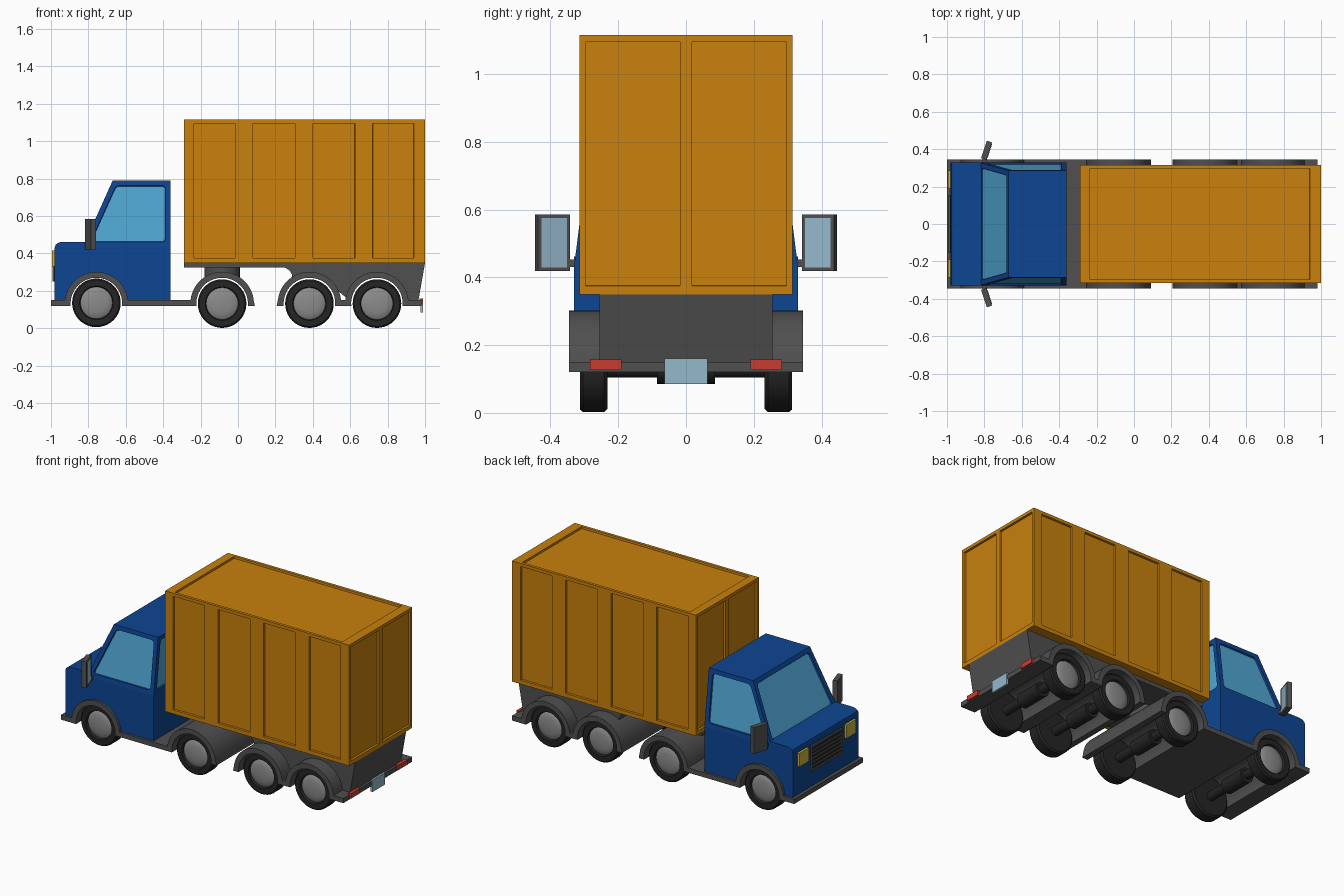
import bpy, bmesh, math
from mathutils import Matrix, Vector

if "Cube" in bpy.data.objects:
    bpy.data.objects.remove(bpy.data.objects["Cube"])


def material(name, r, g, b):
    m = bpy.data.materials.new(name)
    m.diffuse_color = (r, g, b, 1)
    m.use_nodes = True
    m.node_tree.nodes["Principled BSDF"].inputs["Base Color"].default_value = m.diffuse_color
    return m


ORANGE = material("orange", .58, .22, .004)
BLUE = material("blue", .004, .06, .29)
GREY = material("dark grey", .08, .08, .08)
BLACK = material("tyre black", .018, .018, .018)
SILVER = material("hub silver", .26, .26, .26)
GLASS = material("window blue", .08, .39, .66)
PALE = material("pale blue", .30, .48, .60)
RED = material("red", .58, .045, .03)
YELLOW = material("yellow", .62, .46, .05)


def finish(bm, name, *mats, smooth=False):
    bmesh.ops.recalc_face_normals(bm, faces=bm.faces)
    me = bpy.data.meshes.new(name)
    bm.to_mesh(me)
    bm.free()
    for m in mats:
        me.materials.append(m)
    ob = bpy.data.objects.new(name, me)
    bpy.context.collection.objects.link(ob)
    if smooth:
        bpy.ops.object.select_all(action='DESELECT')
        ob.select_set(True)
        bpy.context.view_layer.objects.active = ob
        bpy.ops.object.shade_smooth_by_angle(angle=math.radians(35))
    return ob


def box_bm(x, y, z):
    bm = bmesh.new()
    bmesh.ops.create_cube(bm, size=1)
    for v in bm.verts:
        v.co = Vector([(a + b) / 2 + c * (b - a) for (a, b), c in zip((x, y, z), v.co)])
    return bm


def box(name, x, y, z, mat):
    return finish(box_bm(x, y, z), name, mat)


def prism(name, pts, half, mat):
    """Side profile (x, z) extruded across the full width."""
    bm = bmesh.new()
    f = bm.faces.new([bm.verts.new((x, -half, z)) for x, z in pts])
    ext = bmesh.ops.extrude_face_region(bm, geom=[f])["geom"]
    bmesh.ops.translate(bm, vec=(0, 2 * half, 0),
                        verts=[e for e in ext if isinstance(e, bmesh.types.BMVert)])
    return finish(bm, name, mat, smooth=True)


def lathe(name, profile, cx, cz, side, mat):
    """Profile (radius, y) spun about the axle line."""
    bm = bmesh.new()
    vs = [bm.verts.new((cx + r, side * y, cz)) for r, y in profile]
    es = [bm.edges.new(p) for p in zip(vs, vs[1:])]
    bmesh.ops.spin(bm, geom=vs + es, cent=(cx, 0, cz), axis=(0, 1, 0),
                   angle=2 * math.pi, steps=40)
    bmesh.ops.remove_doubles(bm, verts=bm.verts, dist=1e-5)
    return finish(bm, name, mat, smooth=True)


CZ = .132


def arch(cx, r, zlow, steps=20):
    """Arc over a wheel from left to right, starting at height zlow."""
    a = math.asin((zlow - CZ) / r)
    return [(cx - r * math.cos(t), CZ + r * math.sin(t))
            for t in [a + (math.pi - 2 * a) * i / steps for i in range(steps + 1)]]


def fender_strip(name, start, end, wheels):
    """Running board that bends over each wheel."""
    top, bottom = [], []
    for w in wheels:
        top += arch(w, .17, .15)
        bottom += arch(w, .138, .12)
    head = [] if start is None else [(start, .15)]
    tail = [] if end is None else [(end, .15)]
    left = start if start is not None else wheels[0] - .175
    right = end if end is not None else wheels[-1] + .175
    prism(name, [(left, .12)] + head + top + tail + [(right, .12)] + bottom[::-1],
          .345, GREY)


FRONT, DRIVE, TRAIL1, TRAIL2 = -.757, -.085, .382, .743

# chassis boards and fenders
fender_strip("tractor_fenders", -1.0, None, [FRONT, DRIVE])
fender_strip("trailer_fenders", None, .98, [TRAIL1, TRAIL2])

# trailer frame under the container
prism("trailer_frame",
      [(-.29, .35), (-.29, .325), (.25, .325), (.275, .31), (.29, .285)]
      + arch(TRAIL1, .15, .25) + arch(TRAIL2, .15, .15)
      + [(.965, .15), (1.0, .35)], .255, GREY)

# coupling between tractor and trailer
bm = bmesh.new()
bmesh.ops.create_cone(bm, cap_ends=True, segments=32, radius1=.095, radius2=.095, depth=.06,
                      matrix=Matrix.Translation((DRIVE, 0, .30)))
finish(bm, "coupling", GREY, smooth=True)

# wheels, hubs and axles
for cx in (FRONT, DRIVE, TRAIL1, TRAIL2):
    for s in (-1, 1):
        lathe("tyre", [(0, .232), (.12, .232), (.13, .242), (.13, .304), (.122, .313),
                       (.09, .313), (.085, .298)], cx, CZ if cx != FRONT else .136, s, BLACK)
        lathe("hub", [(.086, .298), (.078, .304), (.05, .310), (0, .313)],
              cx, CZ if cx != FRONT else .136, s, SILVER)
    lathe("axle", [(0, -.24), (.028, -.24), (.028, -.085), (.046, -.085), (.046, .085),
                   (.028, .085), (.028, .24), (0, .24)], cx, CZ, 1, BLACK)

# lower cab with hood and wheel arch
prism("cab_body",
      [(-.98, .15), (-.98, .43), (-.975, .447), (-.96, .458), (-.94, .462), (-.815, .462),
       (-.80, .435), (-.36, .435), (-.36, .15)] + arch(FRONT, .155, .15)[::-1], .33, BLUE)

# upper cab, tapered, with recessed windows on all four sides
bm = box_bm((-.83, -.36), (-.33, .33), (.435, .79))
for v in bm.verts:
    if v.co.z > .6:
        v.co.y *= .285 / .33
        if v.co.x < -.6:
            v.co.x = -.67
sides = [f for f in bm.faces if abs(f.normal.z) < .9]
bm.normal_update()
bmesh.ops.inset_individual(bm, faces=sides, thickness=.027, use_even_offset=True)
for f in sides:
    f.material_index = 1
corners = list({v for f in sides for v in f.verts})
bmesh.ops.bevel(bm, geom=corners, offset=.018, segments=3, profile=.5, affect='VERTICES')
panes = []
for f in bm.faces:
    if f.material_index == 1 and f.calc_area() > .03:
        panes.append(f)
    else:
        f.material_index = 0
bm.normal_update()
ring = bmesh.ops.inset_individual(bm, faces=panes, thickness=.003, depth=-.009)["faces"]
for f in ring:
    f.material_index = 0
for f in panes:
    f.material_index = 1
finish(bm, "cab_top", BLUE, GLASS)

# grille with slats
box("grille_back", (-.985, -.97), (-.155, .155), (.25, .41), BLACK)
for z0, z1 in [(.25, .262), (.398, .41)] + [(.275 + .024 * i, .285 + .024 * i) for i in range(5)]:
    box("grille_slat", (-.992, -.975), (-.155, .155), (z0, z1), GREY)

for s in (-1, 1):
    def span(a, b):
        return tuple(sorted((s * a, s * b)))
    box("grille_frame", (-.992, -.975), span(.143, .155), (.25, .41), GREY)
    box("headlight", (-.994, -.97), span(.19, .285), (.33, .415), YELLOW)
    box("tail_light", (.97, .99), span(.19, .283), (.127, .158), RED)
    # side mirrors, angled backwards
    box("mirror_arm", (-.81, -.785), span(.31, .365), (.43, .452), GREY)
    turn = Matrix.Translation((-.787, s * .394, .502)) @ Matrix.Rotation(-s * math.radians(18), 4, 'Z')
    for part, xs, hy, hz, m in (("mirror", (-.016, .014), .049, .083, GREY),
                                ("mirror_glass", (.012, .017), .039, .073, PALE)):
        bm = box_bm(xs, (-hy, hy), (-hz, hz))
        bmesh.ops.transform(bm, matrix=turn, verts=bm.verts)
        finish(bm, part, m)

box("rear_plate", (.975, .988), (-.063, .063), (.085, .16), PALE)

# container: cut into a grid, then sink the panels
bm = box_bm((-.29, 1.0), (-.315, .315), (.35, 1.115))
XP = [(-.235, -.015), (.08, .305), (.40, .625), (.72, .94)]
YP = [(-.297, -.017), (.017, .297)]
ZP = [(.375, 1.095)]
for axis, pairs in ((0, XP), (1, YP), (2, ZP)):
    for value in [v for p in pairs for v in p]:
        co, no = Vector(), Vector()
        co[axis], no[axis] = value, 1
        bmesh.ops.bisect_plane(bm, geom=bm.verts[:] + bm.edges[:] + bm.faces[:],
                               plane_co=co, plane_no=no)


def within(value, pairs):
    return any(a < value < b for a, b in pairs)


def is_panel(f):
    c, n = f.calc_center_median(), f.normal
    if abs(n.y) > .9:
        return within(c.x, XP) and within(c.z, ZP)
    if abs(n.x) > .9:
        return within(c.y, YP) and within(c.z, ZP)
    return n.z > .9 and -.235 < c.x < .94 and abs(c.y) < .297


bm.normal_update()
bmesh.ops.inset_region(bm, faces=[f for f in bm.faces if is_panel(f)], thickness=.001,
                       depth=-.013, use_even_offset=True)
finish(bm, "container", ORANGE)
